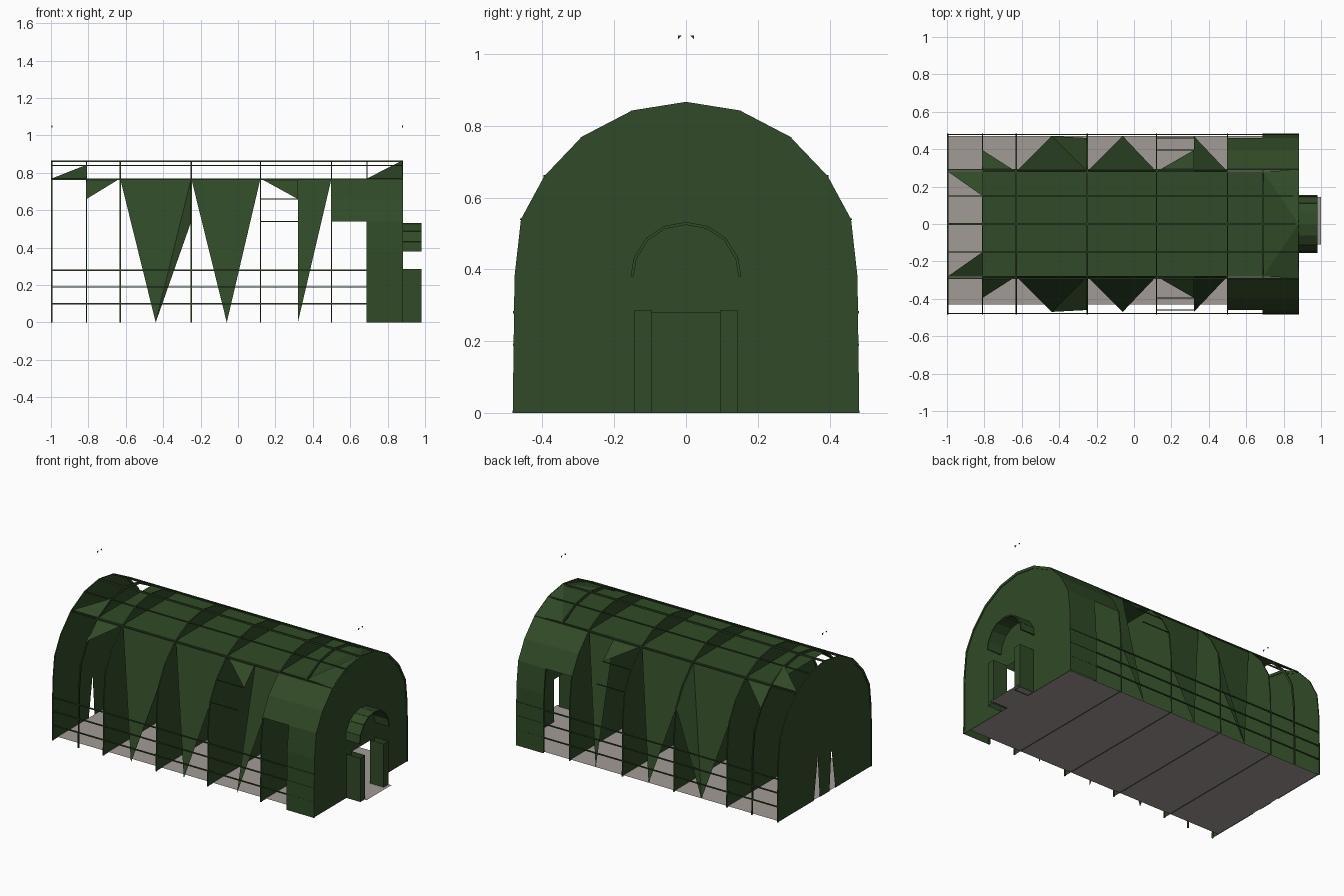
import bpy

cube = bpy.data.objects.get("Cube")
if cube:
    bpy.data.objects.remove(cube, do_unlink=True)


def material(name, color):
    m = bpy.data.materials.new(name)
    m.diffuse_color = color
    m.use_nodes = True
    m.node_tree.nodes["Principled BSDF"].inputs["Base Color"].default_value = color
    return m


GREEN = material("dark_green_canvas", (0.030, 0.068, 0.020, 1))
GREY = material("warm_grey_floor", (0.36, 0.33, 0.31, 1))


def sheet(name, polys, mat=GREEN, thick=0.0):
    """Flat faces from corner lists, optionally thickened."""
    verts, faces = [], []
    for p in polys:
        faces.append(range(len(verts), len(verts) + len(p)))
        verts += p
    me = bpy.data.meshes.new(name)
    me.from_pydata(verts, [], [list(f) for f in faces])
    me.materials.append(mat)
    ob = bpy.data.objects.new(name, me)
    bpy.context.collection.objects.link(ob)
    if thick:
        mod = ob.modifiers.new("thickness", 'SOLIDIFY')
        mod.thickness = thick
        mod.offset = 0
    return ob


def both(polys):
    """The polygons plus their mirror across y = 0."""
    return polys + [[(x, -y, z) for x, y, z in reversed(p)] for p in polys]


def bar(name, x0, x1, y, z, s=0.007):
    bpy.ops.mesh.primitive_cube_add(size=1, location=((x0 + x1) / 2, y, z))
    ob = bpy.context.object
    ob.name = name
    ob.scale = (x1 - x0, s, s)
    ob.data.materials.append(GREEN)


# Half arch profile (y, z) from the ground to the ridge
FOOT, KNEE, HIP, SHOULDER = (0.483, 0), (0.478, 0.38), (0.46, 0.54), (0.395, 0.66)
EAVE, CROWN, RIDGE = (0.29, 0.77), (0.15, 0.843), (0, 0.867)
HALF = [FOOT, KNEE, HIP, SHOULDER, EAVE, CROWN]
ARCH = HALF + [RIDGE] + [(-y, z) for y, z in reversed(HALF)]


def at(x, *points):
    return [(x, y, z) for y, z in points]


# Arched ribs
RIBS = [-0.995, -0.81, -0.63, -0.25, 0.12, 0.5, 0.69, 0.88]
inner = [(y * 0.98, z * 0.98) for y, z in ARCH]
for x in RIBS:
    quads = [at(x, ARCH[i], ARCH[i + 1], inner[i + 1], inner[i])
             for i in range(len(ARCH) - 1)]
    sheet("rib", quads, thick=0.007)

# Cross curtains inside the tunnel
for x in (-0.63, -0.25, 0.12, 0.5):
    sheet("cross_curtain", [at(x, *ARCH)])

# Front end wall with a square doorway
sheet("front_end_wall", [at(0.88, *ARCH, (-0.095, 0), (-0.095, 0.28),
                            (0.095, 0.28), (0.095, 0))])

# Rear end wall with two tapering slits beside a closed flap
sheet("rear_end_wall", [at(-0.995, *ARCH, (-0.11, 0), (-0.07, 0.27), (-0.05, 0),
                           (0.05, 0), (0.07, 0.27), (0.11, 0))])


def p(x, point):
    return (x, *point)


# Flat roof sheet with raised corners at both ends
e = (0.28, 0.77)
sheet("roof_sheet", [[(-0.81, -0.28, 0.77), (0.69, -0.28, 0.77),
                      (0.69, 0.28, 0.77), (-0.81, 0.28, 0.77)],
                     [(0.69, -0.28, 0.77), p(0.88, RIDGE), (0.69, 0.28, 0.77)]])
sheet("roof_corners", both([
    [p(-0.995, e), p(-0.81, e), p(-0.81, CROWN)],
    [p(0.69, e), p(0.88, RIDGE), p(0.88, CROWN), p(0.88, EAVE)]]))

# Pointed side drapes, the same on both sides
g = (0.47, 0)
sheet("side_drapes", both([
    [p(-0.81, e), p(-0.81, SHOULDER), p(-0.63, e)],
    [p(-0.63, e), p(-0.44, g), p(-0.25, e)],
    [p(-0.44, g), p(-0.25, HIP), p(-0.25, e)],
    [p(-0.25, e), p(-0.06, g), p(0.12, e)],
    [p(0.12, e), p(0.32, SHOULDER), p(0.32, e)],
    [p(0.32, e), p(0.32, g), p(0.5, e)]]))

# Stepped panels towards the front end
strips = []
for i in range(2, 4):
    strips.append([p(0.5, HALF[i]), p(0.69, HALF[i]),
                   p(0.69, HALF[i + 1]), p(0.5, HALF[i + 1])])
for i in range(4):
    strips.append([p(0.69, HALF[i]), p(0.88, HALF[i]),
                   p(0.88, HALF[i + 1]), p(0.69, HALF[i + 1])])
sheet("side_panels", both(strips))

# Long rails on the sides and roof
for s in (-1, 1):
    for z in (0.1, 0.19, 0.28):
        bar("side_rail", -0.995, 0.88, s * 0.479, z)
    for y, z in (EAVE, CROWN):
        bar("roof_rail", -0.995, 0.88, s * y, z - 0.004)
    for y, z in (HIP, SHOULDER):
        bar("short_rail", 0.12, 0.32, s * y, z, 0.005)
bar("ridge_rail", -0.995, 0.88, 0, 0.862, 0.01)

# Porch: low side walls, jambs and an arched hood
sheet("porch_walls", both([
    [(0.88, 0.145, 0), (0.98, 0.145, 0), (0.98, 0.145, 0.285), (0.88, 0.145, 0.285)],
    [(0.98, 0.145, 0), (0.98, 0.095, 0), (0.98, 0.095, 0.285), (0.98, 0.145, 0.285)],
    [(0.88, 0.095, 0), (0.98, 0.095, 0), (0.98, 0.095, 0.285), (0.88, 0.095, 0.285)]]))
hood = [(0.15, 0.38), (0.142, 0.43), (0.108, 0.485), (0.06, 0.517), (0, 0.528)]
sheet("porch_hood", both([
    [p(0.88, a), p(0.98, a), p(0.98, b), p(0.88, b)] for a, b in zip(hood, hood[1:])]),
    thick=0.008)

# Ground sheets
sheet("floor", [[(-0.995, -0.43, 0.004), (0.88, -0.43, 0.004),
                 (0.88, 0.47, 0.004), (-0.995, 0.47, 0.004)]], GREY)
sheet("porch_floor", [[(0.88, -0.11, 0.004), (1.0, -0.11, 0.004),
                       (1.0, 0.145, 0.004), (0.88, 0.145, 0.004)]], GREY)

# Tiny pennant tips above each end
for x in (-0.995, 0.88):
    sheet("pennant_tip", both([at(x, (0.022, 1.052), (0.012, 1.052), (0.022, 1.042))]),
          thick=0.004)
